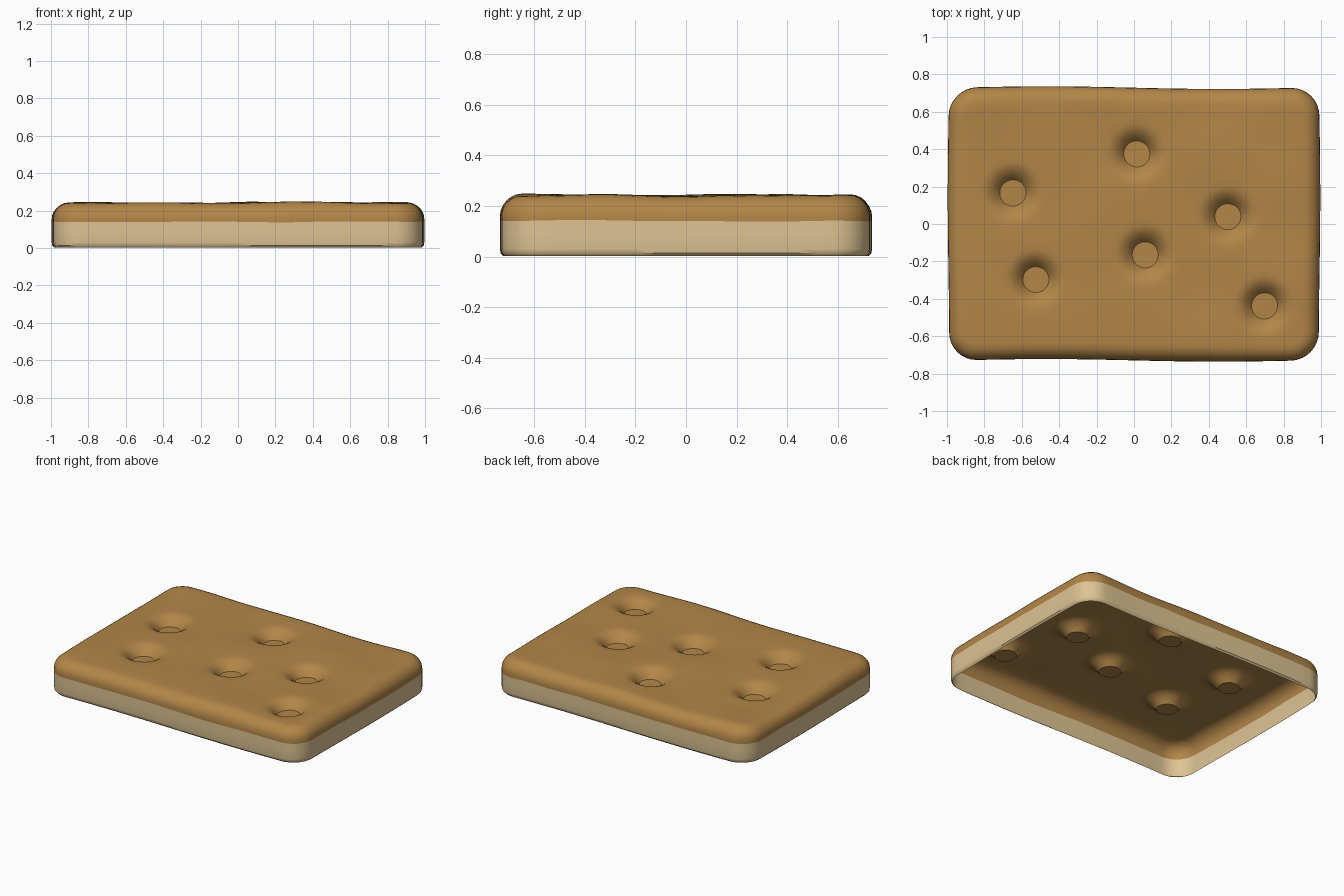
import bpy, bmesh
from math import sin, cos, pi, radians, hypot
from mathutils import Vector, noise
from mathutils.geometry import delaunay_2d_cdt

if "Cube" in bpy.data.objects:
    bpy.data.objects.remove(bpy.data.objects["Cube"])

HALF_X, HALF_Y, CORNER = 0.992, 0.729, 0.15
HEIGHT, EDGE, SEAM = 0.242, 0.085, 0.14
PIT, BOWL, DEPTH = 0.07, 0.165, 0.06
PITS = [(0.015, 0.375), (-0.645, 0.165), (0.5, 0.04),
        (0.06, -0.165), (-0.525, -0.3), (0.7, -0.435)]


def make_material(name, rgb):
    mat = bpy.data.materials.new(name)
    mat.use_nodes = True
    mat.diffuse_color = (*rgb, 1)
    mat.node_tree.nodes["Principled BSDF"].inputs["Base Color"].default_value = (*rgb, 1)
    return mat


def outline(inset):
    """Rounded rectangle, counter-clockwise, with the same count at any inset."""
    r = CORNER - inset
    cx, cy = HALF_X - CORNER, HALF_Y - CORNER
    corners = [(cx, cy), (-cx, cy), (-cx, -cy), (cx, -cy)]
    pts = []
    for k, (x, y) in enumerate(corners):
        for i in range(9):
            a = (k + i / 8) * pi / 2
            pts.append(Vector((x + r * cos(a), y + r * sin(a))))
        a = (k + 1) * pi / 2
        nx, ny = corners[(k + 1) % 4]
        start, end = pts[-1], Vector((nx + r * cos(a), ny + r * sin(a)))
        steps = 18 if k % 2 else 24
        pts += [start.lerp(end, i / steps) for i in range(1, steps)]
    return pts


def pit_distance(x, y):
    return min(hypot(x - px, y - py) for px, py in PITS)


def wave(x, y):
    return 0.013 * noise.noise(Vector((x * 2.6, y * 2.6, 3.3)))


def top_height(x, y):
    """Gently uneven surface with bowls that end in flat floors."""
    t = min(max((pit_distance(x, y) - PIT) / (BOWL - PIT), 0), 1)
    return HEIGHT + wave(x, y) - DEPTH * (1 - t) ** 2


# Points of the top: border, rings round each pit, loose grid between
border = outline(EDGE)
count = len(border)
points = list(border)
for px, py in PITS:
    points.append(Vector((px, py)))
    for r in (0.035, PIT, 0.08, 0.095, 0.115, 0.14, BOWL):
        points += [Vector((px + r * cos(a * pi / 14), py + r * sin(a * pi / 14)))
                   for a in range(28)]
for i in range(-17, 18):
    for j in range(-12, 13):
        x, y = i * 0.05, j * 0.05
        if pit_distance(x, y) > BOWL + 0.02:
            points.append(Vector((x, y)))
loop = [(i, (i + 1) % count) for i in range(count)]
flat, _, tris, *_ = delaunay_2d_cdt(points, loop, [], 1, 1e-5)

bm = bmesh.new()
verts = [bm.verts.new((p.x, p.y, top_height(p.x, p.y))) for p in flat]
for tri in tris:
    bm.faces.new([verts[i] for i in tri])

# Rounded upper edge, wall and small turned-in foot
rings = []
for step in range(6, -1, -1):
    a = step * pi / 12
    rings.append([(p.x, p.y, HEIGHT - EDGE * (1 - sin(a)) + wave(p.x, p.y) * sin(a))
                  for p in outline(EDGE * (1 - cos(a)))])
rings.append([(p.x, p.y, SEAM + 0.5 * wave(p.x * 1.5, p.y * 1.5)) for p in outline(0)])
for inset, z in ((0, 0.09), (0, 0.03), (0.003, 0.013), (0.014, 0.002)):
    rings.append([(p.x, p.y, z) for p in outline(inset)])
ring_verts = [[bm.verts.new(c) for c in ring] for ring in rings]
for n, (upper, lower) in enumerate(zip(ring_verts, ring_verts[1:])):
    for i in range(count):
        k = (i + 1) % count
        face = bm.faces.new((upper[i], lower[i], lower[k], upper[k]))
        face.material_index = 1 if n >= 7 else 0
bmesh.ops.remove_doubles(bm, verts=bm.verts, dist=0.0005)

# Slightly hand-made outline
for v in bm.verts:
    x, y = v.co.x, v.co.y
    v.co.x += 0.004 * sin(4 * y + 1) * x
    v.co.y += 0.007 * cos(3.4 * x + 1.6) * abs(y) / HALF_Y
bmesh.ops.recalc_face_normals(bm, faces=bm.faces)
if sum(f.normal.z * f.calc_area() for f in bm.faces) < 0:
    bmesh.ops.reverse_faces(bm, faces=bm.faces)

mesh = bpy.data.meshes.new("biscuit_shell")
bm.to_mesh(mesh)
bm.free()
mesh.materials.append(make_material("toasted_brown", (0.445, 0.238, 0.065)))
mesh.materials.append(make_material("pale_cream", (0.73, 0.55, 0.295)))
biscuit = bpy.data.objects.new("biscuit_shell", mesh)
bpy.context.collection.objects.link(biscuit)
bpy.context.view_layer.objects.active = biscuit
biscuit.select_set(True)
bpy.ops.object.shade_smooth_by_angle(angle=radians(35))
